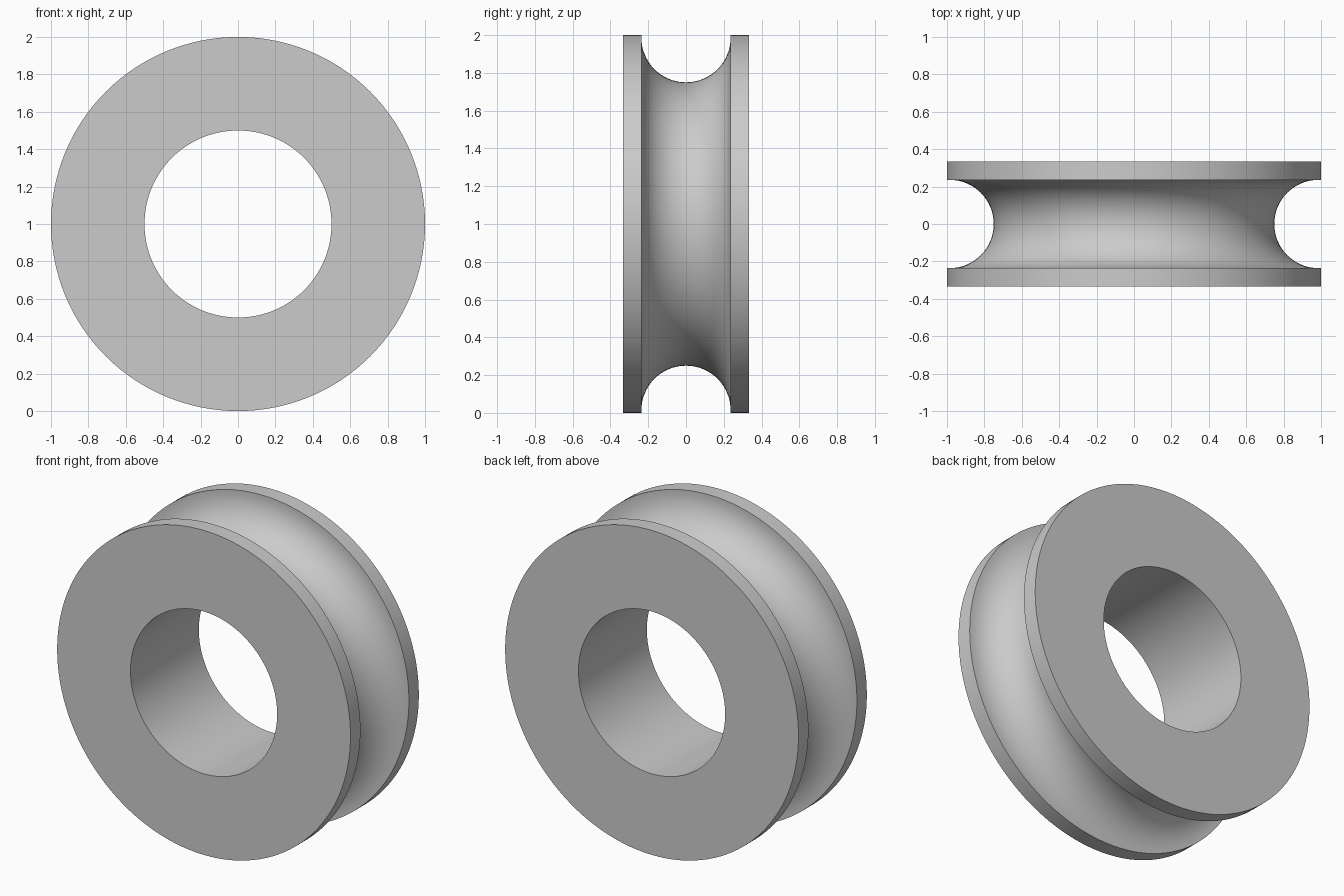
import bpy
import bmesh
from math import sin, cos, pi, radians
from mathutils import Matrix, Vector

cube = bpy.data.objects.get("Cube")
if cube:
    bpy.data.objects.remove(cube, do_unlink=True)

# Dimensions of the grooved ring
OUTER, BORE, HALF_WIDTH = 1.0, 0.5, 0.333
GROOVE, GROOVE_CENTRE = 0.236, 0.986
SEGMENTS, ARC_STEPS = 128, 32

# Plain grey material
grey = bpy.data.materials.new("plain grey")
grey.use_nodes = True
colour = (0.6, 0.6, 0.6, 1)
grey.diffuse_color = colour
grey.node_tree.nodes["Principled BSDF"].inputs["Base Color"].default_value = colour

# Cross-section as (radius, y): bore, two flanges and the round groove
arc = [(GROOVE_CENTRE - GROOVE * sin(pi * i / ARC_STEPS),
        -GROOVE * cos(pi * i / ARC_STEPS)) for i in range(ARC_STEPS + 1)]
profile = ([(BORE, -HALF_WIDTH), (OUTER, -HALF_WIDTH), (OUTER, -GROOVE)] + arc
           + [(OUTER, GROOVE), (OUTER, HALF_WIDTH), (BORE, HALF_WIDTH)])

# Spin the closed section about the y axis
bm = bmesh.new()
verts = [bm.verts.new((r, y, 0)) for r, y in profile]
edges = [bm.edges.new((a, b)) for a, b in zip(verts, verts[1:] + verts[:1])]
bmesh.ops.spin(bm, geom=verts + edges, cent=(0, 0, 0), axis=(0, 1, 0),
               angle=2 * pi, steps=SEGMENTS, use_merge=True)
bmesh.ops.remove_doubles(bm, verts=bm.verts, dist=0.0001)
bmesh.ops.recalc_face_normals(bm, faces=bm.faces)
bmesh.ops.transform(bm, matrix=Matrix.Translation(Vector((0, 0, OUTER))), verts=bm.verts)

mesh = bpy.data.meshes.new("grooved_ring")
bm.to_mesh(mesh)
bm.free()
mesh.materials.append(grey)
ring = bpy.data.objects.new("grooved_ring", mesh)
bpy.context.collection.objects.link(ring)

# Smooth shading with crisp rims
bpy.ops.object.select_all(action="DESELECT")
ring.select_set(True)
bpy.context.view_layer.objects.active = ring
bpy.ops.object.shade_smooth_by_angle(angle=radians(30))
